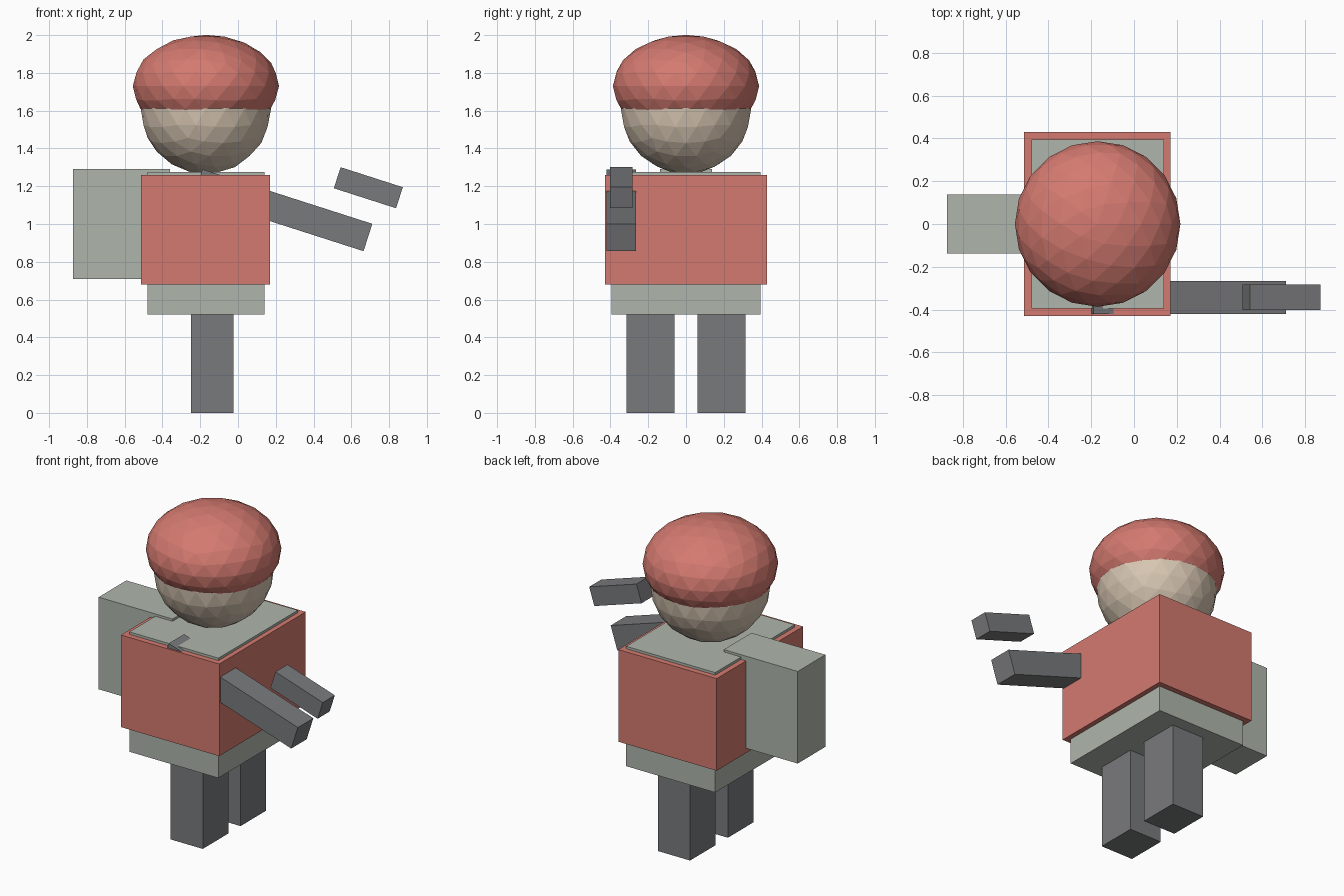
import bpy
from math import radians

cube = bpy.data.objects.get("Cube")
if cube:
    bpy.data.objects.remove(cube, do_unlink=True)


def material(name, srgb):
    colour = [((c / 255 + 0.055) / 1.055) ** 2.4 for c in srgb] + [1.0]
    mat = bpy.data.materials.new(name)
    mat.use_nodes = True
    mat.diffuse_color = colour
    mat.node_tree.nodes["Principled BSDF"].inputs["Base Color"].default_value = colour
    return mat


red = material("soft red", (212, 122, 112))
sage = material("sage grey", (175, 182, 172))
dark = material("dark grey", (121, 122, 124))
skin = material("beige skin", (215, 198, 178))


def finish(name, mat, scale):
    obj = bpy.context.object
    obj.name = name
    obj.scale = scale
    obj.data.materials.append(mat)
    return obj


def box(name, mat, centre, size, tilt=0):
    bpy.ops.mesh.primitive_cube_add(size=1, location=centre,
                                    rotation=(0, radians(tilt), 0))
    return finish(name, mat, size)


def ball(name, mat, centre, radius, flatten=1):
    bpy.ops.mesh.primitive_ico_sphere_add(subdivisions=3, radius=radius, location=centre)
    return finish(name, mat, (1, 1, flatten))


# Torso, jacket and pack
box("torso", sage, (-0.17, 0, 0.898), (0.62, 0.79, 0.755))
box("jacket", red, (-0.172, 0, 0.97), (0.685, 0.86, 0.58))
box("backpack", sage, (-0.617, 0, 1.0), (0.515, 0.275, 0.58))

# Legs
for side, y in (("right", -0.188), ("left", 0.188)):
    box(side + "_leg", dark, (-0.137, y, 0.27), (0.225, 0.255, 0.54))

# Tilted arm with the separate forearm above it
box("upper_arm", dark, (0.238, -0.343, 1.073), (0.945, 0.154, 0.152), 17.8)
box("forearm", dark, (0.69, -0.343, 1.192), (0.346, 0.12, 0.117), 17.8)

# Faceted head and flattened cap
ball("head", skin, (-0.17, 0, 1.61), 0.345)
ball("cap", red, (-0.17, 0, 1.73), 0.387, 0.7)
